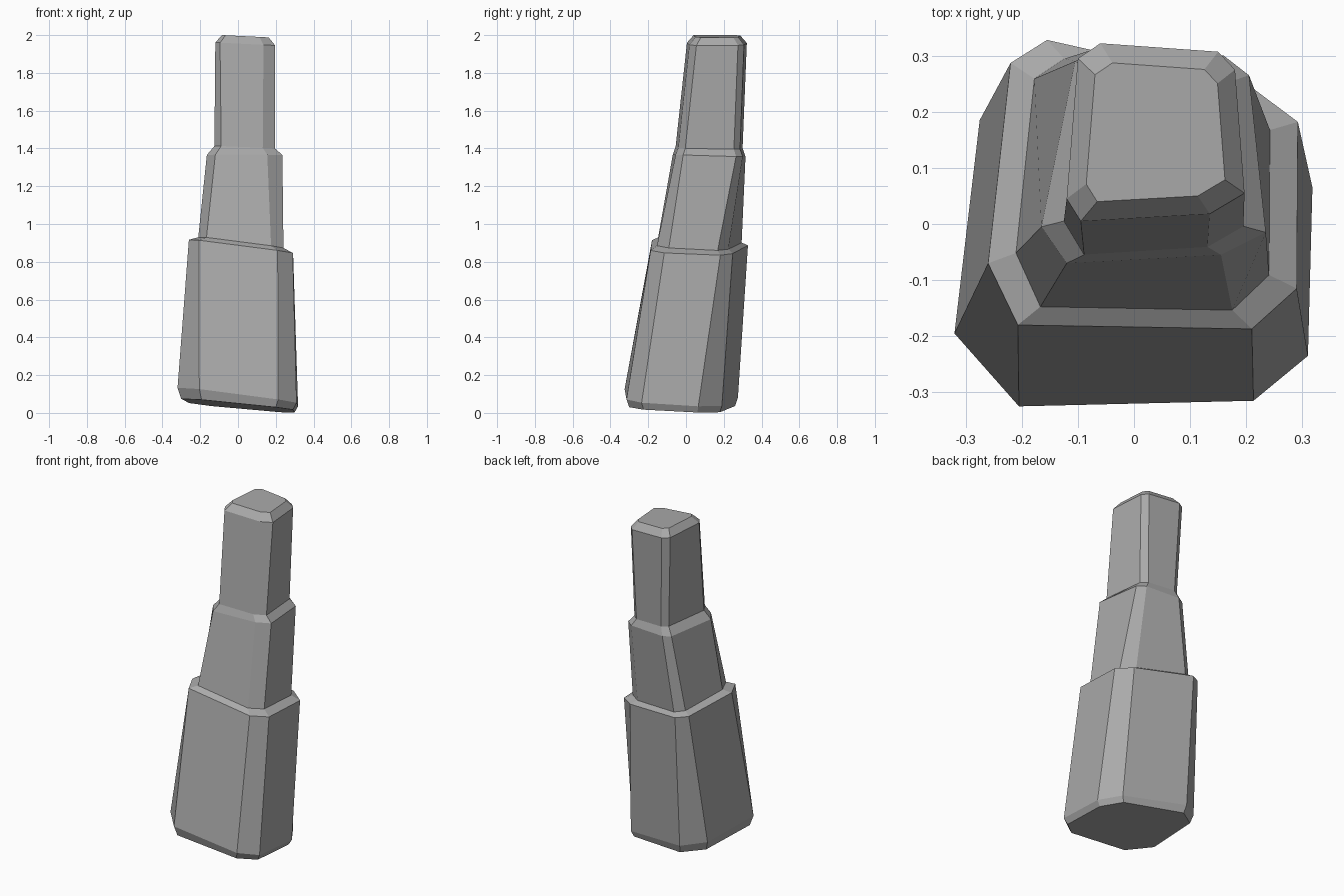
import bpy
import bmesh
from mathutils import Vector

cube = bpy.data.objects.get("Cube")
if cube:
    bpy.data.objects.remove(cube, do_unlink=True)

# One plain stone colour
stone = bpy.data.materials.new("stone_grey")
stone.use_nodes = True
colour = (0.4, 0.4, 0.4, 1.0)
stone.diffuse_color = colour
shader = stone.node_tree.nodes["Principled BSDF"]
shader.inputs["Base Color"].default_value = colour
shader.inputs["Roughness"].default_value = 0.9


def inset(outline, scale_x, scale_y):
    """Shrink an outline towards the middle of its bounds."""
    xs, ys = zip(*outline)
    middle_x = (min(xs) + max(xs)) / 2
    middle_y = (min(ys) + max(ys)) / 2
    return [(middle_x + (x - middle_x) * scale_x,
             middle_y + (y - middle_y) * scale_y) for x, y in outline]


def tilted_ring(mesh, outline, height, slope_x, slope_y):
    """Place an outline on a leaning plane."""
    return [mesh.verts.new(Vector((x, y, height + slope_x * x + slope_y * y)))
            for x, y in outline]


def loft(mesh, lower, upper):
    """Join two rings with flat sides."""
    count = len(lower)
    for i in range(count):
        j = (i + 1) % count
        mesh.faces.new((lower[i], lower[j], upper[j], upper[i]))


# Chamfered outlines, counter-clockwise from the left side of the front
foot = [(-.32, -.195), (-.205, -.325), (.213, -.315), (.31, -.235),
        (.318, .065), (.24, .19), (-.15, .275), (-.275, .185)]
lower_shoulder = [(-.26, -.07), (-.207, -.18), (.21, -.187), (.29, -.115),
                  (.292, .182), (.205, .247), (-.155, .328), (-.22, .287)]
upper_shoulder = [(-.165, -.005), (-.12, -.07), (.155, -.055), (.235, -.015),
                  (.205, .265), (.16, .3), (-.06, .315), (-.105, .29)]
crown = [(-.12, .045), (-.095, .005), (.135, .018), (.197, .055),
         (.18, .275), (.15, .307), (-.06, .322), (-.1, .295)]

# Base, middle and top blocks, each ending in a bevelled ledge
bm = bmesh.new()
rings = [
    tilted_ring(bm, inset(foot, .94, .95), .035, -.1, -.05),
    tilted_ring(bm, foot, .08, -.13, -.06),
    tilted_ring(bm, lower_shoulder, .88, -.13, -.04),
    tilted_ring(bm, inset(lower_shoulder, .82, .87), .9, -.13, -.05),
    tilted_ring(bm, upper_shoulder, 1.365, 0, -.03),
    tilted_ring(bm, inset(upper_shoulder, .8, .92), 1.408, -.04, -.02),
    tilted_ring(bm, crown, 1.955, -.05, 0),
    tilted_ring(bm, inset(crown, .78, .78), 1.996, -.05, 0),
]
for lower, upper in zip(rings, rings[1:]):
    loft(bm, lower, upper)
bm.faces.new(list(reversed(rings[0])))
bm.faces.new(rings[-1])
bmesh.ops.recalc_face_normals(bm, faces=bm.faces[:])

data = bpy.data.meshes.new("stepped_stone_column")
bm.to_mesh(data)
bm.free()
data.materials.append(stone)
column = bpy.data.objects.new("stepped_stone_column", data)
bpy.context.scene.collection.objects.link(column)
